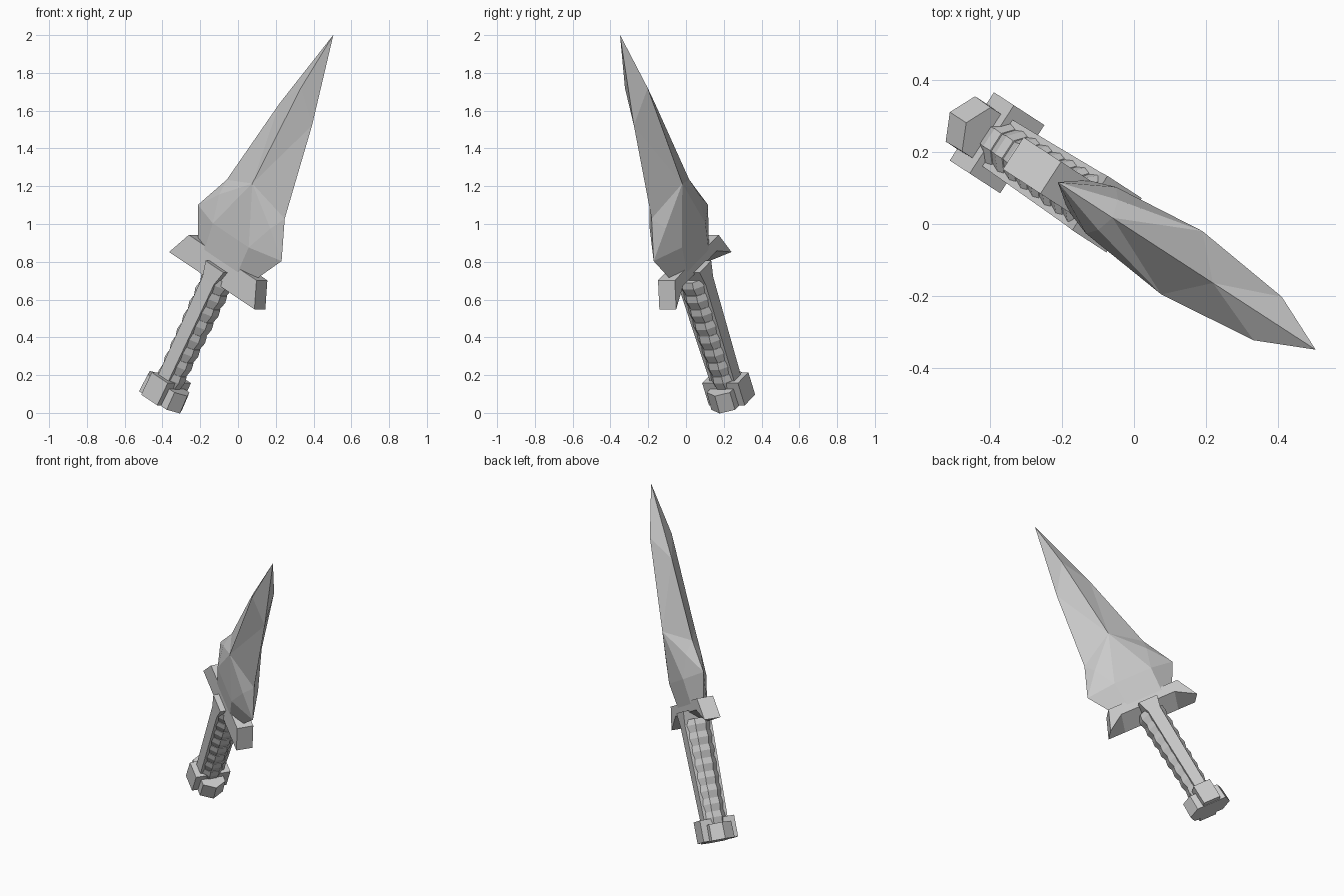
import bpy, bmesh, math
from mathutils import Matrix, Vector

if "Cube" in bpy.data.objects:
    bpy.data.objects.remove(bpy.data.objects["Cube"])

# Dagger frame: local x across the blade, y through its thickness, z along its axis
YAW, TILT = math.radians(-33), math.radians(29.4)
FRAME = (Matrix.Translation((-0.11, 0.05, 0.70)) @ Matrix.Rotation(YAW, 4, 'Z')
         @ Matrix.Rotation(TILT, 4, 'Y'))


def add(name, verts, faces, mirror=None):
    me = bpy.data.meshes.new(name)
    bm = bmesh.new()
    vs = [bm.verts.new(v) for v in verts]
    for f in faces:
        bm.faces.new([vs[i] for i in f])
    if mirror:
        for axis in mirror:
            geom = bm.verts[:] + bm.edges[:] + bm.faces[:]
            dup = bmesh.ops.duplicate(bm, geom=geom)["geom"]
            for v in dup:
                if isinstance(v, bmesh.types.BMVert):
                    v.co[axis] *= -1
        bmesh.ops.remove_doubles(bm, verts=bm.verts[:], dist=1e-4)
    bmesh.ops.recalc_face_normals(bm, faces=bm.faces[:])
    bm.to_mesh(me)
    bm.free()
    ob = bpy.data.objects.new(name, me)
    bpy.context.collection.objects.link(ob)
    ob.matrix_world = FRAME
    return ob


def loft(name, sections):
    """Join equal-length point loops and cap both ends."""
    n = len(sections[0])
    faces = [tuple(range(n)), tuple(range((len(sections) - 1) * n, len(sections) * n))]
    for k in range(len(sections) - 1):
        for i in range(n):
            j = (i + 1) % n
            faces.append((k * n + i, k * n + j, (k + 1) * n + j, (k + 1) * n + i))
    return add(name, [p for s in sections for p in s], faces)


def rect(hx, hy, z):
    return [(-hx, -hy, z), (hx, -hy, z), (hx, hy, z), (-hx, hy, z)]


def octagon(hx, hy, z):
    r = 1 / math.cos(math.pi / 8)
    return [(hx * r * math.cos((i + .5) * math.pi / 4),
             hy * r * math.sin((i + .5) * math.pi / 4), z) for i in range(8)]


# Blade: one quarter of the faceted leaf shape, mirrored twice
C, B, E0, E1, E2, E3, T, I, M, J, R1, R2 = range(12)
add("blade", [
    (0, .05, .10), (.12, .05, .10), (.20, 0, .11), (.303, 0, .29), (.21, 0, .495),
    (.118, 0, 1.01), (0, 0, 1.494), (.13, .077, .275), (0, .077, .275),
    (.185, .05, .42), (0, .105, .59), (0, .072, 1.17)],
    [(C, B, I, M), (B, E0, E1, I), (E1, J, I), (E1, E2, J), (I, J, R1), (M, I, R1),
     (J, E2, R1), (E2, E3, R1), (E3, R2, R1), (E3, T, R2)], mirror=(0, 1))


# Guard: flared bar whose underside is hollowed towards the back
def guard_side(y, notch):
    return [(-.309, y, 0), (-.245, y, .14), (.245, y, .14), (.309, y, 0),
            (.19, y, notch), (-.19, y, notch)]


loft("guard", [guard_side(-.053, 0), guard_side(.053, .075)])

# Grip: stacked octagonal rings narrowing towards the pommel, with a flat spine
RINGS, Z0, Z1 = 8, -.63, .03
step = (Z1 - Z0) / RINGS
for k in range(RINGS):
    z = Z0 + k * step
    w = .068 + .012 * k / (RINGS - 1)
    loft(f"grip_ring_{k + 1}", [octagon(w * .9, w * .96, z),
                               octagon(w * 1.06, w * 1.04, z + step * .55),
                               octagon(w * .98, w, z + step)])
loft("grip_spine", [rect(.036, .076, -.64), rect(.042, .088, .0), rect(.065, .09, .085)])


# Pommel: six-sided cap crossed by a short block
def hexagon(f, z):
    return [(x * f, y * f, z) for x, y in
            ((.14, 0), (.1, .075), (-.1, .075), (-.14, 0), (-.1, -.075), (.1, -.075))]


loft("pommel_cap", [hexagon(1, -.728), hexagon(.97, -.625)])
loft("pommel_cross_block", [rect(.058, .113, -.725), rect(.058, .113, -.59)])
